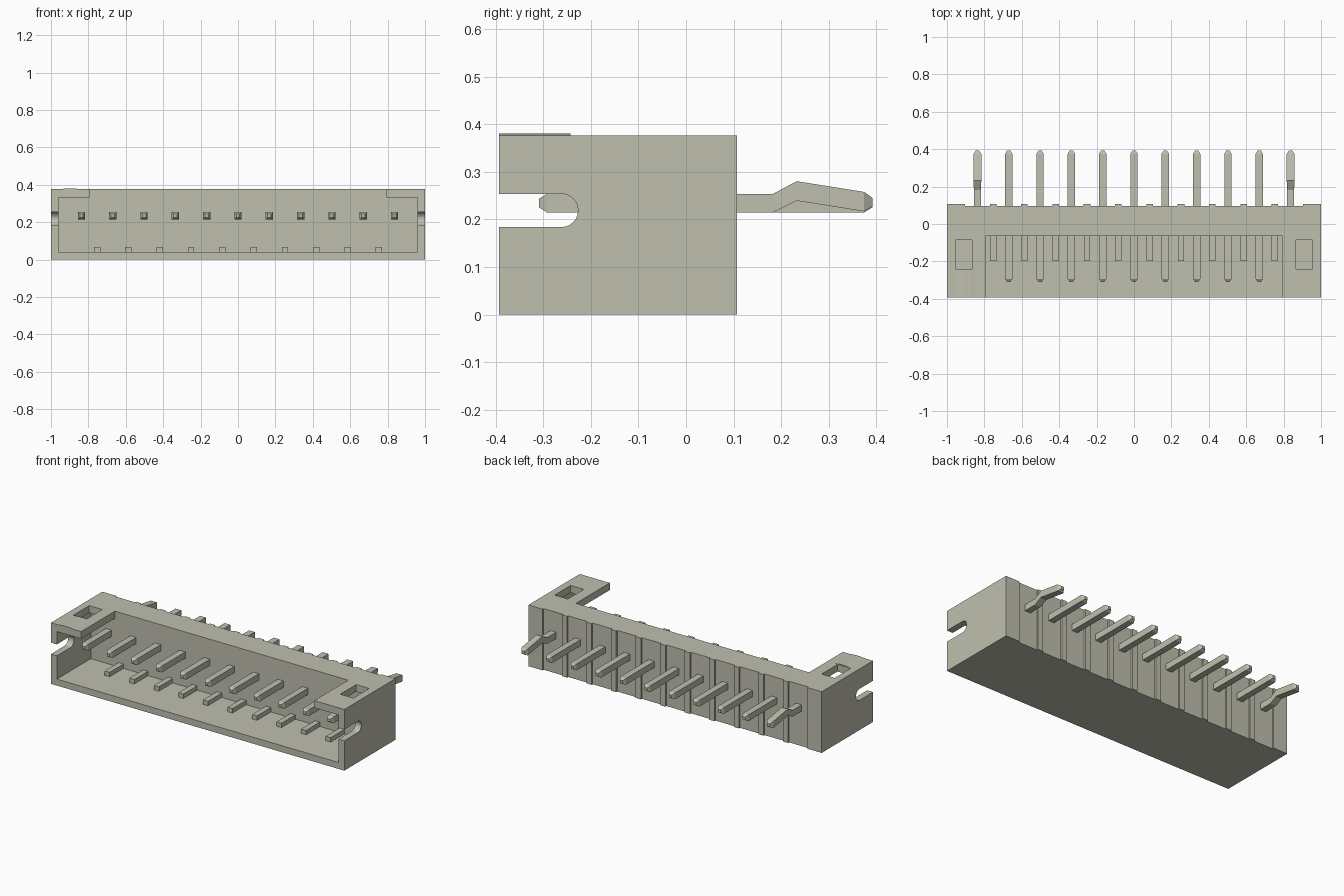
import bpy, bmesh, math
from mathutils import Vector

if "Cube" in bpy.data.objects:
    bpy.data.objects.remove(bpy.data.objects["Cube"])

beige = bpy.data.materials.new("grey beige")
beige.use_nodes = True
color = (0.52, 0.52, 0.43, 1)
beige.diffuse_color = color
beige.node_tree.nodes["Principled BSDF"].inputs["Base Color"].default_value = color

PITCH = 0.1674
PINS = 11
pin_x = [(i - (PINS - 1) / 2) * PITCH for i in range(PINS)]
rib_x = [(a + b) / 2 for a, b in zip(pin_x, pin_x[1:])]
FRONT, BACK, HEIGHT = -0.393, 0.107, 0.377
FLOOR, ROOF, INNER = 0.04, 0.333, -0.063


def loft(name, rings):
    """Solid through a list of rings with equal point counts."""
    bm = bmesh.new()
    loops = [[bm.verts.new(p) for p in ring] for ring in rings]
    n = len(loops[0])
    for a, b in zip(loops, loops[1:]):
        for i in range(n):
            j = (i + 1) % n
            bm.faces.new((a[i], a[j], b[j], b[i]))
    bm.faces.new(loops[0])
    bm.faces.new(loops[-1])
    bmesh.ops.recalc_face_normals(bm, faces=bm.faces)
    mesh = bpy.data.meshes.new(name)
    bm.to_mesh(mesh)
    bm.free()
    mesh.materials.append(beige)
    obj = bpy.data.objects.new(name, mesh)
    bpy.context.collection.objects.link(obj)
    return obj


def box(name, x0, x1, y0, y1, z0, z1):
    return loft(name, [[(x0, y0, z), (x1, y0, z), (x1, y1, z), (x0, y1, z)]
                       for z in (z0, z1)])


def cut(target, cutter):
    cutter.hide_render = True
    mod = target.modifiers.new("cut", "BOOLEAN")
    mod.operation = "DIFFERENCE"
    mod.solver = "EXACT"
    mod.object = cutter
    bpy.context.view_layer.objects.active = target
    bpy.ops.object.modifier_apply(modifier=mod.name)
    bpy.data.objects.remove(cutter)


# Housing shell with its front cavity and open roof
housing = box("housing", -1, 1, FRONT, BACK, 0, HEIGHT)
cut(housing, box("cavity_cutter", -0.96, 0.96, FRONT - 0.1, INNER, FLOOR, ROOF))
cut(housing, box("roof_cutter", -0.795, 0.795, FRONT - 0.1, INNER, ROOF - 0.05, HEIGHT + 0.1))

# Windows in the roof at both ends
for s in (-1, 1):
    a, b = sorted((s * 0.865, s * 0.955))
    cut(housing, box("window_cutter", a, b, -0.24, -0.085, ROOF - 0.05, HEIGHT + 0.1))

# Round-ended slots through the end walls
r, slot_y, slot_z = 0.035, -0.262, 0.219
outline = [(FRONT - 0.1, slot_z - r)]
outline += [(slot_y + r * math.cos(t), slot_z + r * math.sin(t))
            for t in (math.pi * (k / 12 - 0.5) for k in range(13))]
outline += [(FRONT - 0.1, slot_z + r)]
cut(housing, loft("slot_cutter", [[(x, y, z) for y, z in outline] for x in (-1.1, 1.1)]))

# Shallow bays around each pin on the back
for x in pin_x:
    cut(housing, box("bay_cutter", x - 0.066, x + 0.066, 0.097, BACK + 0.1, -0.1, HEIGHT + 0.1))

# Low first-pin ridge on the roof
profile = [(-0.95, HEIGHT - 0.005), (-0.95, HEIGHT), (-0.915, 0.381),
           (-0.88, 0.381), (-0.845, HEIGHT), (-0.845, HEIGHT - 0.005)]
loft("first_pin_ridge", [[(x, y, z) for x, z in profile] for y in (FRONT, -0.243)])

# Ribs on the cavity floor
for i, x in enumerate(rib_x):
    box(f"floor_rib_{i + 1}", x - 0.017, x + 0.017, -0.198, INNER + 0.01, FLOOR - 0.01, 0.067)

# Contact pins: straight inside, kinked at the two outer positions
W = 0.0195
Z = 0.2345
for i, x in enumerate(pin_x):
    path = [(-0.309, Z, 0.009), (-0.293, Z, W)]
    if i in (0, PINS - 1):
        path += [(0.183, Z, W), (0.233, 0.26, W + 0.001),
                 (0.375, 0.2375, W + 0.001), (0.392, 0.2365, 0.009)]
    else:
        path += [(0.375, Z, W), (0.392, Z, 0.009)]
    loft(f"contact_pin_{i + 1}",
         [[(x - h, y, z - h), (x + h, y, z - h), (x + h, y, z + h), (x - h, y, z + h)]
          for y, z, h in path])
